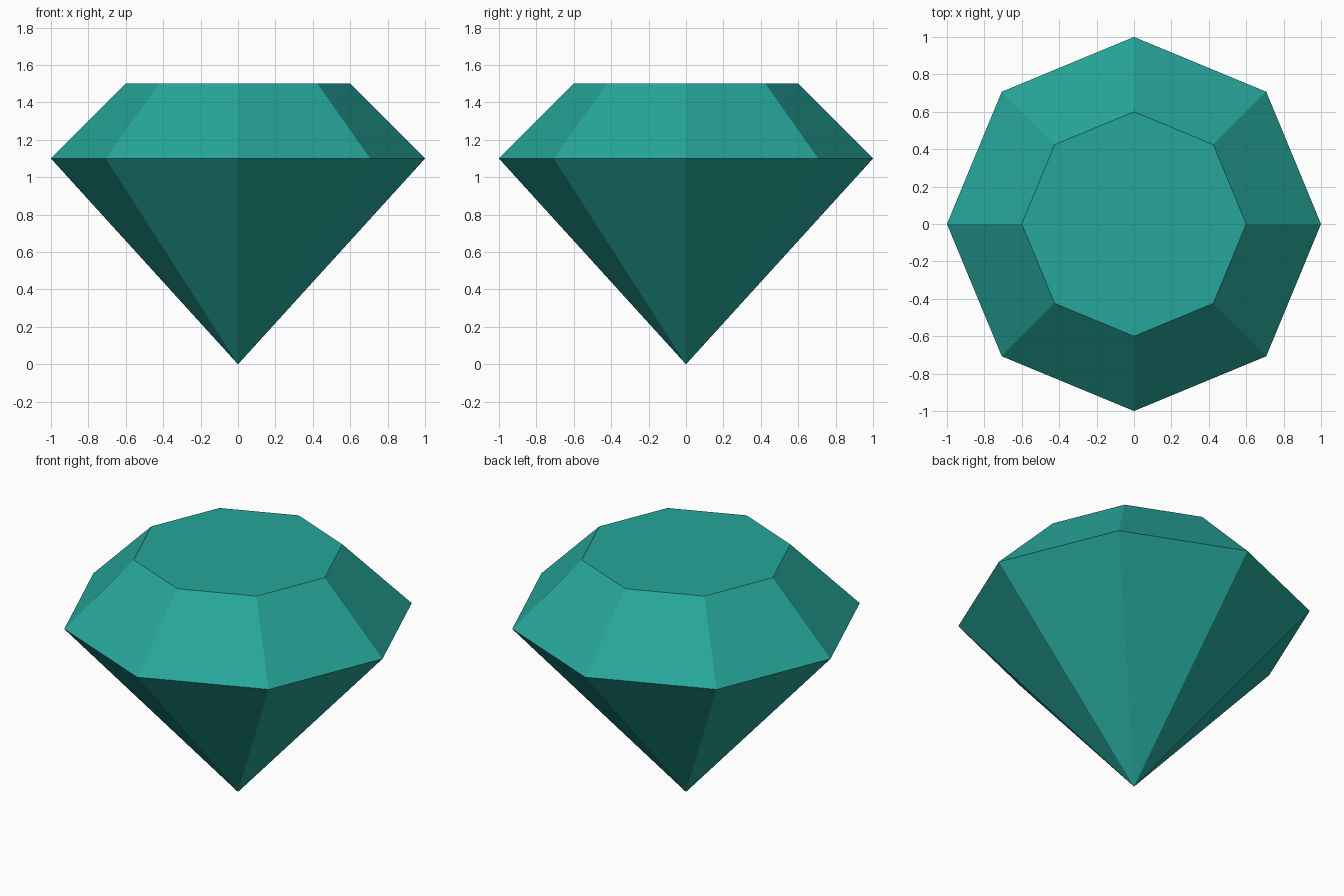
import bpy
import bmesh
from math import cos, sin, pi

if "Cube" in bpy.data.objects:
    bpy.data.objects.remove(bpy.data.objects["Cube"])

SIDES = 8

teal = bpy.data.materials.new("teal")
teal.diffuse_color = (0.0194, 0.381, 0.323, 1.0)
teal.use_nodes = True
teal.node_tree.nodes["Principled BSDF"].inputs["Base Color"].default_value = teal.diffuse_color

bm = bmesh.new()


def ring(radius, z):
    return [bm.verts.new((radius * cos(2 * pi * i / SIDES),
                          radius * sin(2 * pi * i / SIDES), z))
            for i in range(SIDES)]


tip = bm.verts.new((0, 0, 0))
girdle = ring(1.0, 1.1)
table = ring(0.6, 1.5)

# Flat table on top
bm.faces.new(table)
for i in range(SIDES):
    j = (i + 1) % SIDES
    # Crown facet, then pavilion facet down to the tip
    bm.faces.new((girdle[i], girdle[j], table[j], table[i]))
    bm.faces.new((tip, girdle[j], girdle[i]))

bmesh.ops.recalc_face_normals(bm, faces=bm.faces)
mesh = bpy.data.meshes.new("cut_gem")
bm.to_mesh(mesh)
bm.free()
mesh.materials.append(teal)

gem = bpy.data.objects.new("cut_gem", mesh)
bpy.context.collection.objects.link(gem)
